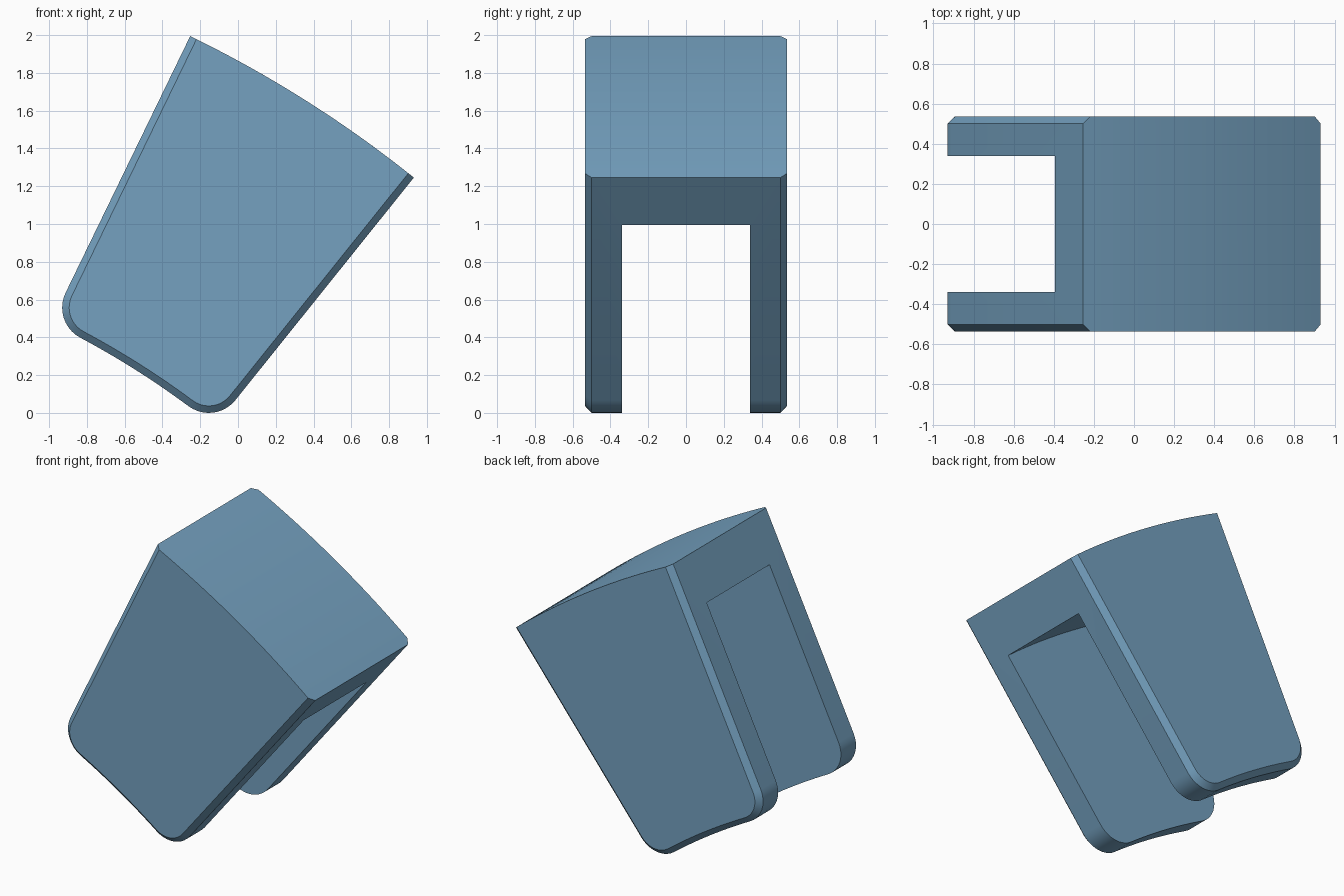
import bpy, bmesh
from math import radians, sin, cos, asin, pi

if "Cube" in bpy.data.objects:
    bpy.data.objects.remove(bpy.data.objects["Cube"])

# Ring-segment geometry: both arcs share one far-off centre
CX, CZ = -3.0, -3.64
A_LEFT, A_RIGHT = radians(64.1), radians(51.27)
R_TOP, R_BOTTOM, R_SLOT = 6.27, 4.583, 5.95
FILLET, CHAMFER = 0.18, 0.037
HALF_W, FLAT_W, SLOT_W = 0.535, 0.50, 0.338


def arc(cx, cz, r, a0, a1, n):
    return [(cx + r * cos(a0 + (a1 - a0) * i / n),
             cz + r * sin(a0 + (a1 - a0) * i / n)) for i in range(n + 1)]


def block_profile(d):
    """Wedge outline, sides and bottom inset by d, top arc kept."""
    side = asin(d / R_TOP)
    pts = arc(CX, CZ, R_TOP, A_LEFT - side, A_RIGHT + side, 20)
    dist = R_BOTTOM + FILLET
    off = asin(FILLET / dist)
    r = FILLET - d
    al, ar = A_LEFT - off, A_RIGHT + off
    # lower right rounded corner, bottom arc, lower left rounded corner
    pts += arc(CX + dist * cos(ar), CZ + dist * sin(ar), r,
               A_RIGHT - pi / 2, ar - pi, 10)
    pts += arc(CX, CZ, R_BOTTOM + d, ar, al, 12)[1:-1]
    pts += arc(CX + dist * cos(al), CZ + dist * sin(al), r,
               al - pi, A_LEFT + pi / 2 - 2 * pi, 10)
    return pts


def loft(name, sections):
    """Skin a list of (y, profile) sections into a closed solid."""
    bm = bmesh.new()
    loops = [[bm.verts.new((x, y, z)) for x, z in p] for y, p in sections]
    n = len(loops[0])
    for a, b in zip(loops, loops[1:]):
        for i in range(n):
            j = (i + 1) % n
            bm.faces.new((a[i], a[j], b[j], b[i]))
    bm.faces.new(loops[0])
    bm.faces.new(loops[-1])
    bmesh.ops.recalc_face_normals(bm, faces=bm.faces)
    mesh = bpy.data.meshes.new(name)
    bm.to_mesh(mesh)
    bm.free()
    obj = bpy.data.objects.new(name, mesh)
    bpy.context.collection.objects.link(obj)
    return obj


# Chamfered keystone block
full, inset = block_profile(0), block_profile(CHAMFER)
block = loft("slotted_block", [(-HALF_W, inset), (-FLAT_W, full),
                               (FLAT_W, full), (HALF_W, inset)])
blue = bpy.data.materials.new("steel_blue")
blue.diffuse_color = (0.176, 0.356, 0.525, 1)
blue.use_nodes = True
blue.node_tree.nodes["Principled BSDF"].inputs["Base Color"].default_value = blue.diffuse_color
block.data.materials.append(blue)

# Slot cutter with an arched roof, leaving two cheeks
slot = (arc(CX, CZ, R_SLOT, radians(70), radians(45), 40)
        + arc(CX, CZ, 4.0, radians(45), radians(70), 4))
cutter = loft("slot_cutter", [(-SLOT_W, slot), (SLOT_W, slot)])
cutter.data.materials.append(blue)
cutter.hide_render = True

bpy.context.view_layer.objects.active = block
block.select_set(True)
mod = block.modifiers.new("slot", 'BOOLEAN')
mod.operation = 'DIFFERENCE'
mod.solver = 'EXACT'
mod.object = cutter
bpy.ops.object.modifier_apply(modifier=mod.name)
bpy.data.objects.remove(cutter)

# Centre on x, stand on the ground, smooth the curved faces
xs = [v.co.x for v in block.data.vertices]
zs = [v.co.z for v in block.data.vertices]
for v in block.data.vertices:
    v.co.x -= (min(xs) + max(xs)) / 2
    v.co.z -= min(zs)
bpy.ops.object.shade_smooth_by_angle(angle=radians(25))
